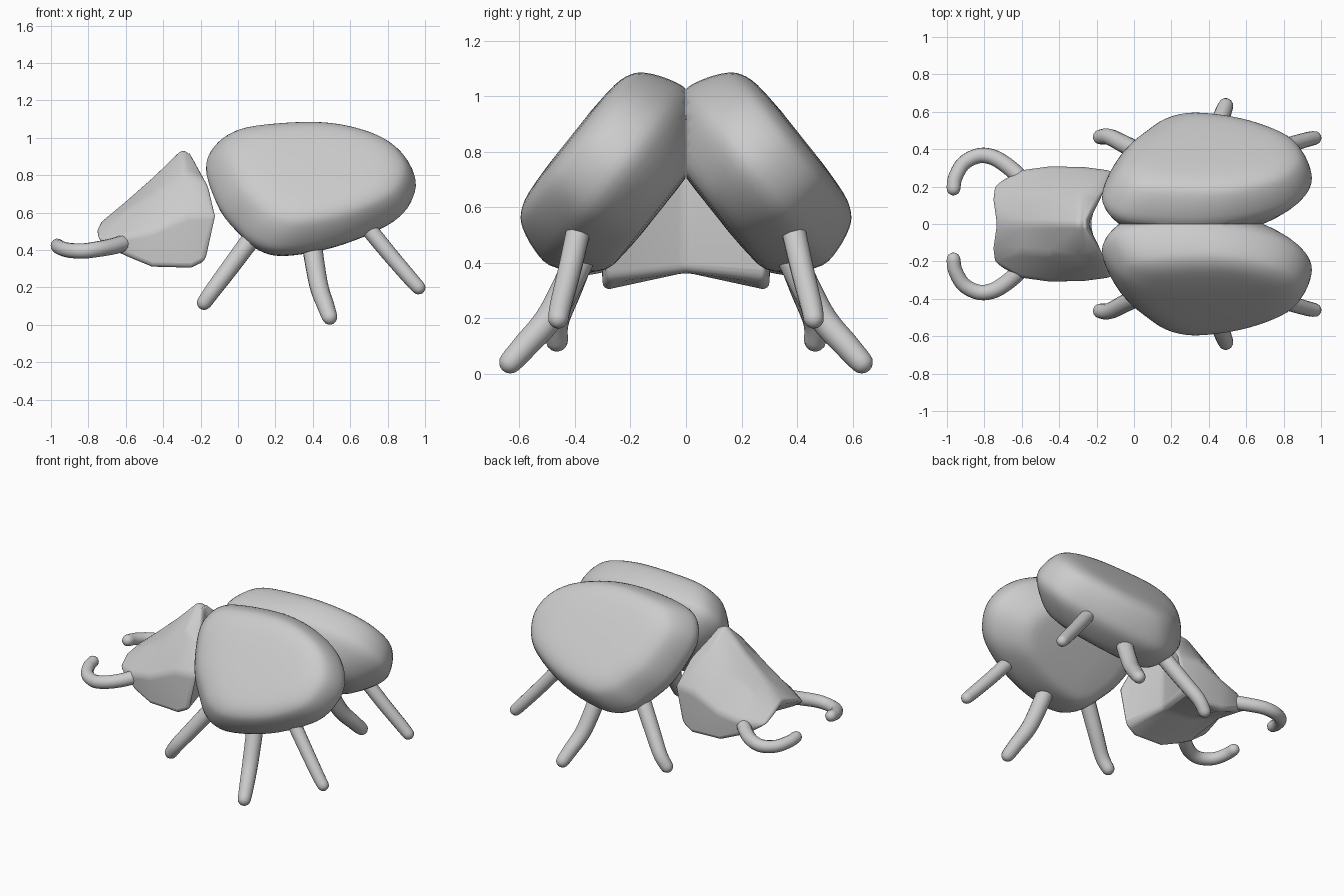
import bpy, bmesh, math
from mathutils import Vector

if "Cube" in bpy.data.objects:
    bpy.data.objects.remove(bpy.data.objects["Cube"])


def catmull(pts, n, closed=False):
    """Smooth path through the points, n samples per span."""
    pts = [Vector(p) for p in pts]
    k = len(pts)
    get = (lambda i: pts[i % k]) if closed else (lambda i: pts[max(0, min(k - 1, i))])
    out = []
    for i in range(k if closed else k - 1):
        a, b, c, d = get(i - 1), get(i), get(i + 1), get(i + 2)
        for j in range(n):
            t = j / n
            out.append(0.5 * (2 * b + (c - a) * t + (2 * a - 5 * b + 4 * c - d) * t * t
                              + (3 * b - a - 3 * c + d) * t ** 3))
    if not closed:
        out.append(pts[-1])
    return out


def finish(name, bm, bevel=0, angle=40):
    """Make an object mirrored across y = 0."""
    bmesh.ops.recalc_face_normals(bm, faces=bm.faces)
    me = bpy.data.meshes.new(name)
    bm.to_mesh(me)
    bm.free()
    ob = bpy.data.objects.new(name, me)
    bpy.context.collection.objects.link(ob)
    m = ob.modifiers.new("mirror", 'MIRROR')
    m.use_axis = (False, True, False)
    m.use_mirror_merge = bevel > 0
    if bevel:
        b = ob.modifiers.new("bevel", 'BEVEL')
        b.width, b.segments, b.limit_method, b.angle_limit = bevel, 4, 'ANGLE', math.radians(25)
    bpy.ops.object.select_all(action='DESELECT')
    ob.select_set(True)
    bpy.context.view_layer.objects.active = ob
    bpy.ops.object.shade_smooth_by_angle(angle=math.radians(angle))
    return ob


def tubes(name, pts, r0, r1):
    """A mirrored pair of tapered tubes with a rounded tip."""
    path = catmull(pts, 6)
    n = len(path)
    rad = [r0 + (r1 - r0) * i / (n - 1) for i in range(n)]
    tip = (path[-1] - path[-2]).normalized()
    end = path[-1].copy()
    for a in (25, 45, 65, 80, 90):
        path.append(end + tip * r1 * math.sin(math.radians(a)))
        rad.append(max(0.001, r1 * math.cos(math.radians(a))))
    cu = bpy.data.curves.new(name, 'CURVE')
    cu.dimensions = '3D'
    cu.bevel_depth = 1.0
    cu.bevel_resolution = 5
    cu.use_fill_caps = True
    for side in (1, -1):
        sp = cu.splines.new('POLY')
        sp.points.add(len(path) - 1)
        for p, v, r in zip(sp.points, path, rad):
            p.co = (v.x, v.y * side, v.z, 1)
            p.radius = r
        sp.use_smooth = True
    ob = bpy.data.objects.new(name, cu)
    bpy.context.collection.objects.link(ob)


# Wing shells: a rounded slab, tilted outwards and cut flat where the pair meet
outline = [(.25, 0), (.5, -.045), (.72, -.14), (.88, -.26), (.945, -.43), (.895, -.58),
           (.765, -.695), (.56, -.775), (.35, -.805), (.1, -.79), (-.07, -.75),
           (-.15, -.66), (-.168, -.53), (-.1, -.3), (0, -.15), (.1, -.045)]
# (scale of outline, height above slab plane)
section = [(.25, .44), (.5, .445), (.72, .462), (.89, .54), (1, .63),
           (.975, .71), (.89, .79), (.79, .83), (.62, .852), (.3, .86)]
ring = catmull(outline, 4, True)
ctr = Vector((.38, -.41))
bm = bmesh.new()
loops = []
for f in catmull(section, 3):
    loop = []
    for p in ring:
        q = ctr + (p - ctr) * f.x
        # outer side leans towards the tail
        x = q.x + .3 * (f.y - .63) * (1 - .5 * ((p.x - .38) / .56) ** 2)
        loop.append(bm.verts.new((x, .62 * q.y + .78 * f.y, -.78 * q.y + .62 * f.y)))
    loops.append(loop)
for a, b in zip(loops, loops[1:]):
    for i in range(len(a)):
        j = (i + 1) % len(a)
        bm.faces.new((a[i], a[j], b[j], b[i]))
bm.faces.new(loops[0])
bm.faces.new(loops[-1])
bmesh.ops.bisect_plane(bm, geom=bm.verts[:] + bm.edges[:] + bm.faces[:],
                       plane_co=(0, 0.001, 0), plane_no=(0, 1, 0), clear_inner=True)
bmesh.ops.holes_fill(bm, edges=[e for e in bm.edges if e.is_boundary])
finish("wing_shells", bm)

# Head: half stations lofted from nose to neck, roof-shaped, notched below
stations = [
    [(-.745, 0, .54), (-.765, .12, .505), (-.755, .21, .455), (-.68, .24, .4), (-.67, 0, .45)],
    [(-.6, 0, .665), (-.605, .15, .605), (-.605, .29, .475), (-.58, .28, .355), (-.58, 0, .42)],
    [(-.45, 0, .8), (-.45, .16, .705), (-.45, .31, .505), (-.46, .295, .305), (-.45, 0, .38)],
    [(-.29, 0, .96), (-.28, .16, .82), (-.27, .305, .585), (-.25, .3, .3), (-.28, 0, .365)],
    [(-.25, 0, .91), (-.155, .17, .76), (-.115, .285, .59), (-.17, .285, .34), (-.23, 0, .365)],
]
bm = bmesh.new()
rows = [[bm.verts.new(p) for p in s] for s in stations]
for a, b in zip(rows, rows[1:]):
    for i in range(4):
        bm.faces.new((a[i], a[i + 1], b[i + 1], b[i]))
# nose and neck ends
for r in (rows[0], rows[-1]):
    bm.faces.new((r[0], r[1], r[3], r[4]))
    bm.faces.new((r[1], r[2], r[3]))
finish("head", bm, bevel=.03, angle=50)

# Legs
tubes("front_legs", [(.1, .35, .5), (-.04, .42, .31), (-.13, .465, .19), (-.18, .465, .12)], .052, .04)
tubes("middle_legs", [(.39, .36, .46), (.43, .48, .22), (.47, .58, .1), (.49, .632, .042)], .055, .041)
tubes("rear_legs", [(.67, .38, .55), (.8, .415, .39), (.92, .45, .25), (.965, .46, .2)], .045, .037)

# Curved feelers
tubes("feelers", [(-.6, .24, .44), (-.67, .305, .42), (-.75, .355, .405), (-.83, .365, .395),
                  (-.91, .325, .4), (-.955, .25, .415), (-.965, .19, .425)], .045, .037)
